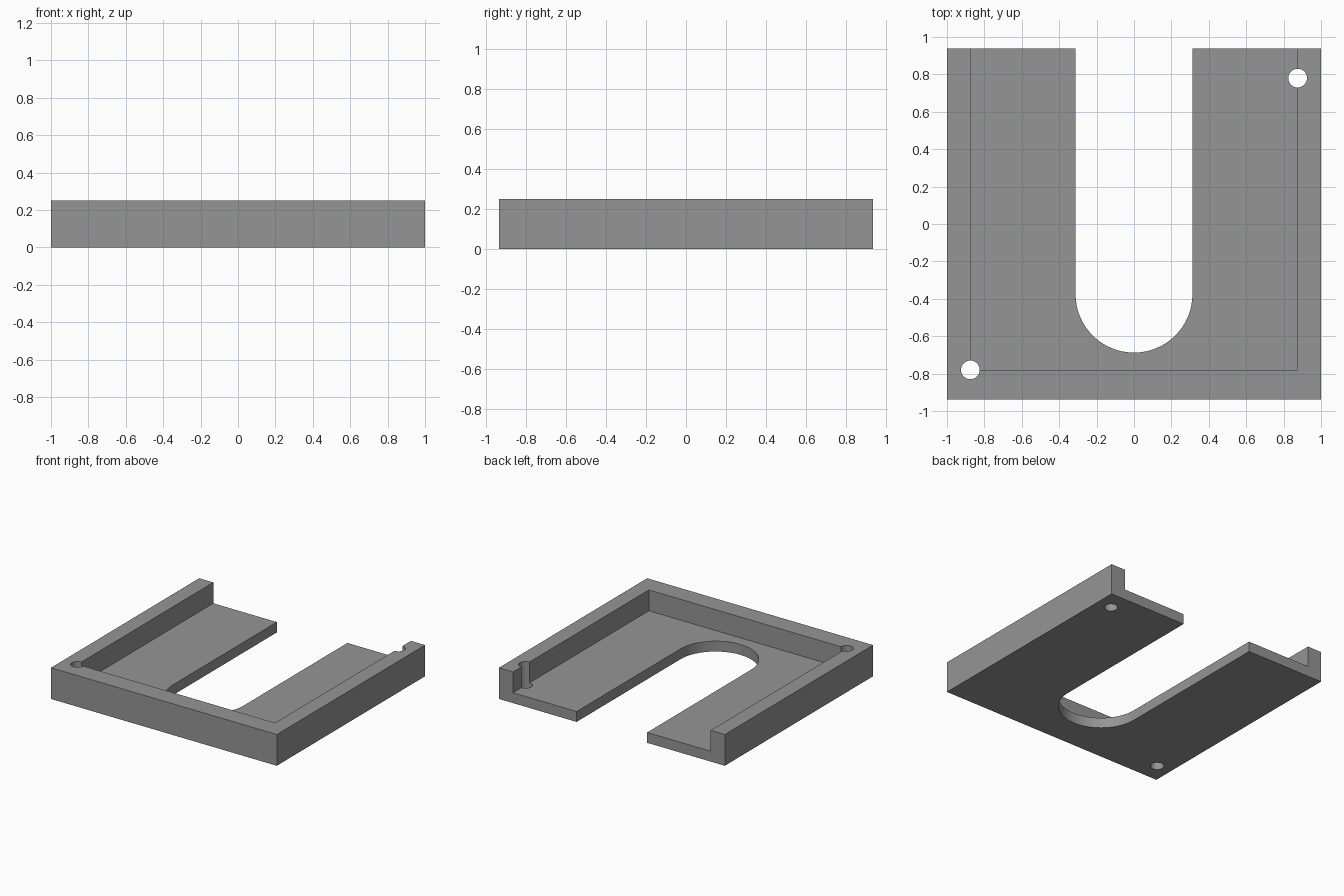
import bpy
import math

if "Cube" in bpy.data.objects:
    bpy.data.objects.remove(bpy.data.objects["Cube"])

FLOOR = 0.083           # floor thickness
HEIGHT = 0.25           # wall height
HALF_Y = 0.9375

grey = bpy.data.materials.new("grey")
grey.diffuse_color = (0.3, 0.3, 0.3, 1)
grey.use_nodes = True
grey.node_tree.nodes["Principled BSDF"].inputs["Base Color"].default_value = grey.diffuse_color


def prism(name, outline, z0, z1):
    """Solid made by raising a closed counter-clockwise outline from z0 to z1."""
    n = len(outline)
    verts = [(x, y, z) for z in (z0, z1) for x, y in outline]
    faces = [tuple(reversed(range(n))), tuple(range(n, 2 * n))]
    faces += [(i, (i + 1) % n, n + (i + 1) % n, n + i) for i in range(n)]
    mesh = bpy.data.meshes.new(name)
    mesh.from_pydata(verts, [], faces)
    mesh.materials.append(grey)
    obj = bpy.data.objects.new(name, mesh)
    bpy.context.collection.objects.link(obj)
    return obj


def rect(x0, y0, x1, y1):
    return [(x0, y0), (x1, y0), (x1, y1), (x0, y1)]


def arc(cx, cy, r, a0, a1, steps):
    return [(cx + r * math.cos(a0 + (a1 - a0) * i / steps),
             cy + r * math.sin(a0 + (a1 - a0) * i / steps)) for i in range(steps + 1)]


# Tray block, open at the back
tray = prism("tray", rect(-1, -HALF_Y, 1, HALF_Y), 0, HEIGHT)

# Pocket between the walls, U-shaped slot, and two corner holes
slot = arc(0, -0.375, 0.3125, math.pi, 2 * math.pi, 32) + [(0.3125, 1.2), (-0.3125, 1.2)]
cutters = [
    prism("pocket_cutter", rect(-0.875, -0.78, 0.875, 1.2), FLOOR, 0.5),
    prism("slot_cutter", slot, -0.2, 0.6),
]
for s in (-1, 1):
    hole = arc(0.875 * s, 0.78 * s, 0.05, 0, 2 * math.pi, 32)[:-1]
    cutters.append(prism("hole_cutter", hole, -0.2, 0.6))

bpy.context.view_layer.objects.active = tray
tray.select_set(True)
for cutter in cutters:
    mod = tray.modifiers.new("cut", 'BOOLEAN')
    mod.operation = 'DIFFERENCE'
    mod.solver = 'EXACT'
    mod.object = cutter
    bpy.ops.object.modifier_apply(modifier=mod.name)
    bpy.data.objects.remove(cutter)

# Smooth the curved walls, keep the corners sharp
bpy.ops.object.shade_smooth_by_angle(angle=math.radians(30))
